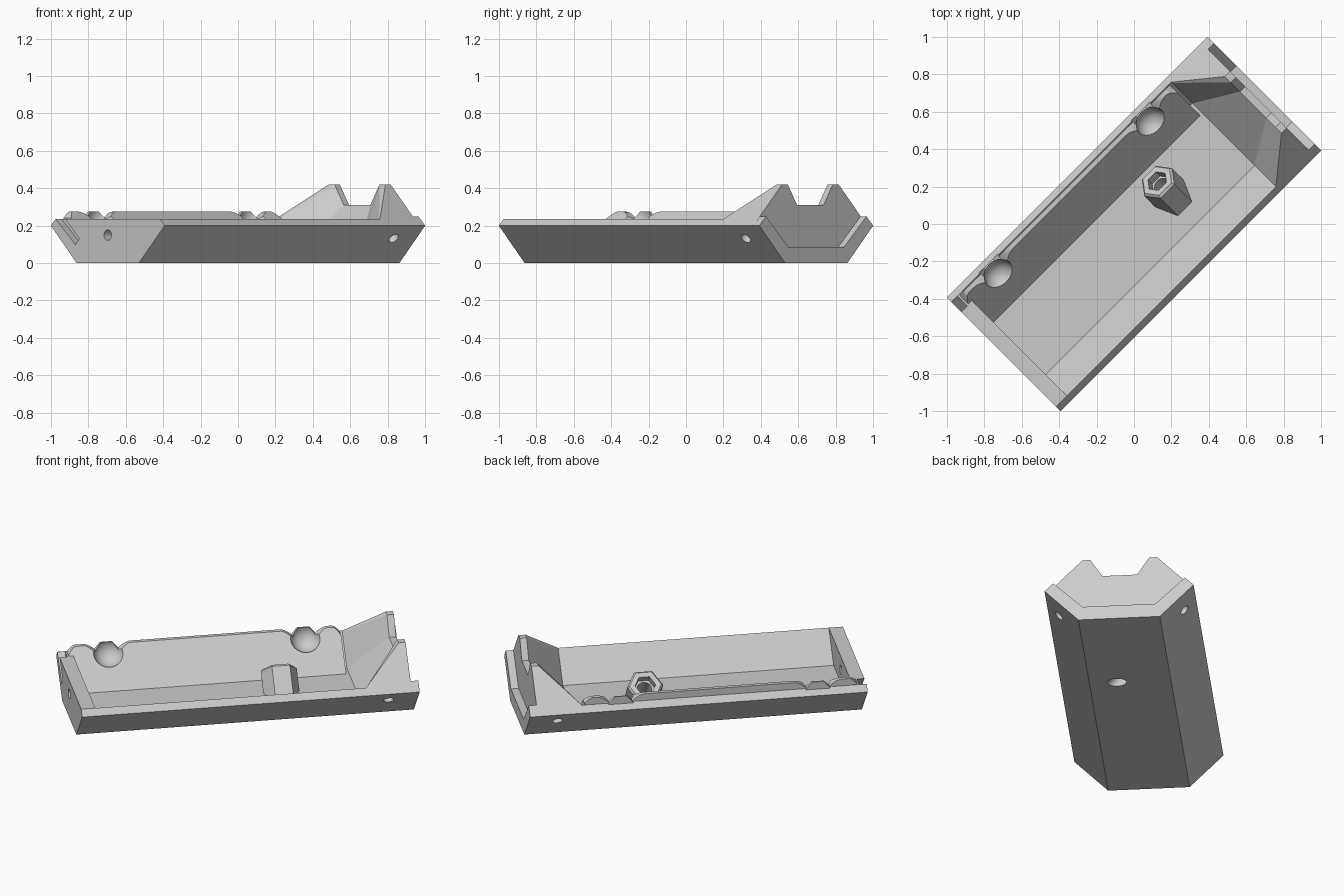
import bpy, bmesh, math
from mathutils import Vector, Matrix

if "Cube" in bpy.data.objects:
    bpy.data.objects.remove(bpy.data.objects["Cube"], do_unlink=True)

grey = bpy.data.materials.new("light_grey")
grey.use_nodes = True
grey.diffuse_color = (0.6, 0.6, 0.6, 1)
grey.node_tree.nodes["Principled BSDF"].inputs["Base Color"].default_value = (0.6, 0.6, 0.6, 1)

TURN = math.pi / 4      # the tray lies diagonally; parts are built along x, then turned
TILT = math.radians(40)


def finish(name, bm):
    bmesh.ops.recalc_face_normals(bm, faces=bm.faces)
    mesh = bpy.data.meshes.new(name)
    bm.to_mesh(mesh)
    bm.free()
    mesh.materials.append(grey)
    ob = bpy.data.objects.new(name, mesh)
    ob.rotation_euler.z = TURN
    bpy.context.collection.objects.link(ob)
    return ob


def loft_mesh(sections):
    """Skin a row of closed sections with equal point counts."""
    bm = bmesh.new()
    rings = [[bm.verts.new(p) for p in s] for s in sections]
    n = len(rings[0])
    for a, b in zip(rings, rings[1:]):
        for i in range(n):
            j = (i + 1) % n
            bm.faces.new((a[i], a[j], b[j], b[i]))
    bm.faces.new(rings[0])
    bm.faces.new(rings[-1])
    return bm


def at(x, profile):
    return [(x, y, z) for y, z in profile]


def mirrored(half):
    """Close a half profile across the centre line."""
    return half + [(-y, z) for y, z in reversed(half)]


def tube(start, axis, length, radius, sides=32):
    m = Matrix.Translation(Vector(start)) @ Vector(axis).to_track_quat('Z', 'Y').to_matrix().to_4x4()
    return [[m @ Vector((r * math.cos(k * math.tau / sides), r * math.sin(k * math.tau / sides), z))
             for k in range(sides)] for z, r in ((0, radius), (length, radius))]


def cut(ob, cutter):
    mod = ob.modifiers.new("cut", 'BOOLEAN')
    mod.object = cutter
    mod.operation = 'DIFFERENCE'
    mod.solver = 'EXACT'
    bpy.context.view_layer.update()
    with bpy.context.temp_override(object=ob, active_object=ob, selected_objects=[ob]):
        bpy.ops.object.modifier_apply(modifier="cut")


# Channel: sloping side walls that rise into a scooped, horned end
outer = [(0.235, 0), (0.43, 0.2)]
trough = mirrored(outer + [(0.396, 0.235), (0.39, 0.229), (0.235, 0.07)])
horns = mirrored(outer + [(0.215, 0.42), (0.17, 0.42), (0.1, 0.31)])
channel = finish("channel", loft_mesh(
    [at(-0.91, trough), at(0.677, trough), at(0.9, horns), at(0.94, horns)]))

# Rim that frames the recessed horned end
rim_profile = mirrored(outer + [(0.38, 0.25), (0.21, 0.085)])
end_rim = finish("end_rim", loft_mesh([at(0.935, rim_profile), at(0.985, rim_profile)]))

# Closed end wall
wall_profile = mirrored(outer + [(0.396, 0.235)])
end_wall = finish("end_wall", loft_mesh([at(-0.985, wall_profile), at(-0.903, wall_profile)]))

# Lining plate on the back wall, with two wavy dips in its top edge
DIPS = (-0.70, 0.45)


def lip_height(x):
    h = 0.275
    for c in DIPS:
        d = abs(x - c)
        if d < 0.14:
            h -= 0.035 * (1 + math.cos(math.pi * d / 0.14))
    return min(h, 0.24 + (x + 0.93), 0.24 + (0.66 - x))


def plate_section(x):
    h = lip_height(x)
    mid = min(h - 0.002, 0.222)
    return at(x, [(0.16, 0.07), (h + 0.09, h), (min(h + 0.168, 0.39), h),
                  (mid + 0.168, mid), (0.238, 0.07), (0.238, 0.06), (0.16, 0.06)])


STEPS = 106
lining_plate = finish("lining_plate", loft_mesh(
    [plate_section(-0.93 + 1.59 * i / STEPS) for i in range(STEPS + 1)]))

# Small mounds behind the dips
mounds = []
for c in DIPS:
    shape = [(c - 0.085, 0.215), (c - 0.035, 0.275), (c + 0.035, 0.275), (c + 0.085, 0.215)]
    mounds.append(finish("wall_mound", loft_mesh(
        [[(x, y, z) for x, z in shape] for y in (0.37, 0.402)])))

# Leaning six-sided post with a chamfered top
axis = Vector((0, math.sin(TILT), math.cos(TILT)))
top = Vector((0.25, 0.075, 0.18))
shaft = tube(top - axis * 0.35, axis, 0.338, 0.105, 6)
cap = tube(top - axis * 0.01, axis, 0.01, 0.093, 6)[1]
bm = loft_mesh(shaft + [cap])
geom = bm.verts[:] + bm.edges[:] + bm.faces[:]
bmesh.ops.bisect_plane(bm, geom=geom, plane_co=(0, 0, 0.03), plane_no=(0, 0, 1), clear_inner=True)
bmesh.ops.holes_fill(bm, edges=[e for e in bm.edges if e.is_boundary])
post = finish("post", bm)

# Cutters
jobs = [
    # bore through the post and floor, and a six-sided socket in its top
    (tube(top - axis * 0.4, axis, 0.6, 0.042), (channel, post)),
    (tube(top - axis * 0.05, axis, 0.2, 0.06, 6), (post,)),
    # hole in the closed end wall
    (tube((-1.1, 0, 0.15), (1, 0, 0), 0.3, 0.028), (end_wall, channel)),
    # slot beside the back wall in the closed end
    ([at(x, [(0.41, 0.25), (0.245, 0.1), (0.215, 0.13), (0.335, 0.25)])
      for x in (-1.05, -0.94)], (end_wall,)),
]
# blind holes in both side walls
for side in (-1, 1):
    jobs.append((tube((0.815, side * 0.415, 0.08), (0, -side, 1), 0.15, 0.03), (channel,)))

cutters = []
for sections, targets in jobs:
    cutter = finish("cutter", loft_mesh(sections))
    cutters.append(cutter)
    for ob in targets:
        cut(ob, cutter)

# Round dishes scooped out at the dips
for c, mound in zip(DIPS, mounds):
    bm = bmesh.new()
    bmesh.ops.create_uvsphere(bm, u_segments=32, v_segments=16, radius=0.088,
                              matrix=Matrix.Translation((c, 0.31, 0.25)))
    dish = finish("cutter", bm)
    cutters.append(dish)
    for ob in (channel, lining_plate, mound):
        cut(ob, dish)

for cutter in cutters:
    bpy.data.objects.remove(cutter, do_unlink=True)

# Smooth the curved cuts and keep the edges sharp
parts = [channel, end_rim, end_wall, lining_plate, post] + mounds
bpy.ops.object.select_all(action='DESELECT')
for ob in parts:
    ob.select_set(True)
bpy.context.view_layer.objects.active = channel
bpy.ops.object.shade_smooth_by_angle(angle=math.radians(25))
